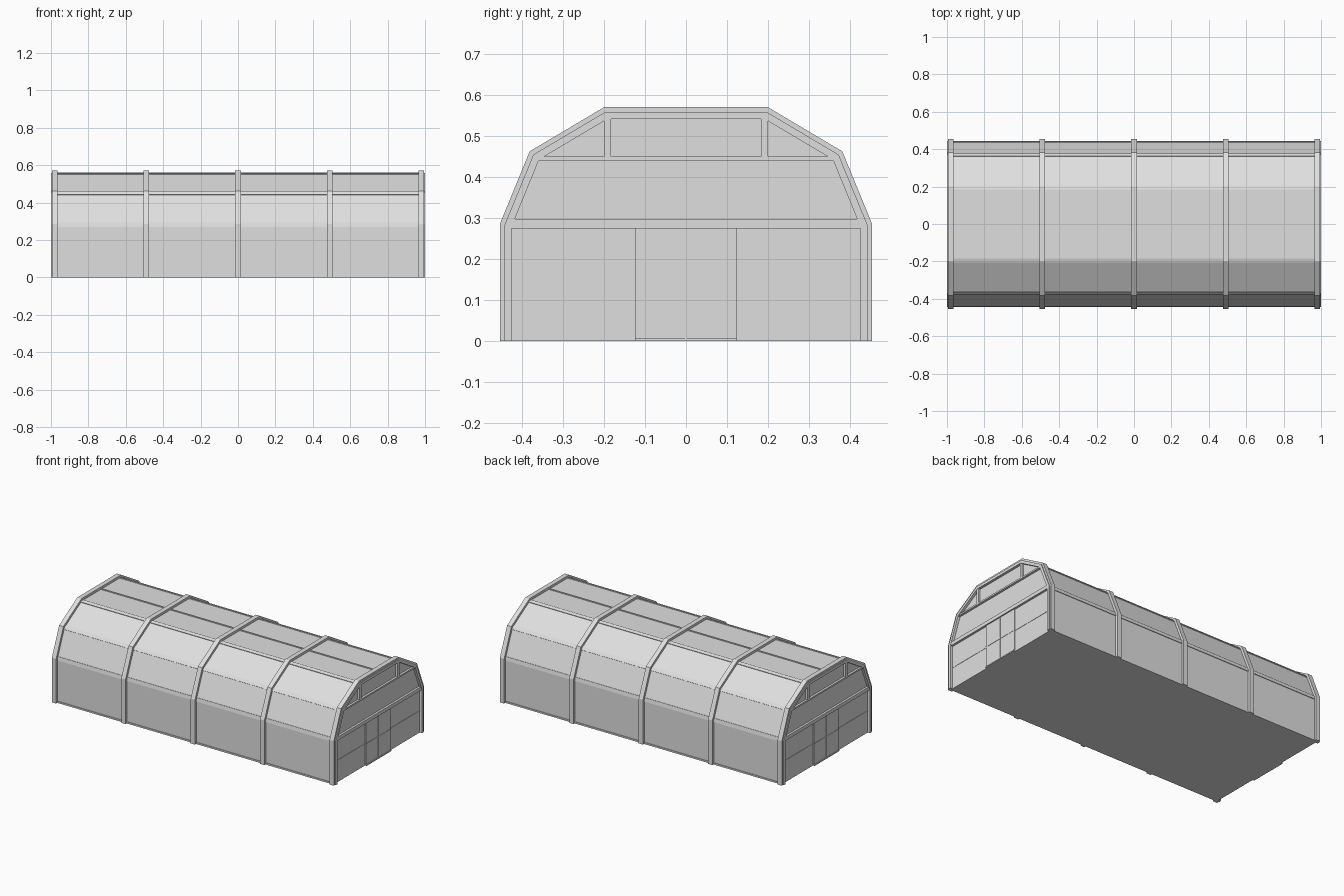
import bpy, bmesh
from mathutils import Vector

cube = bpy.data.objects.get("Cube")
if cube:
    bpy.data.objects.remove(cube, do_unlink=True)

grey = bpy.data.materials.new("light_grey")
grey.use_nodes = True
grey.diffuse_color = (0.74, 0.74, 0.74, 1)
grey.node_tree.nodes["Principled BSDF"].inputs["Base Color"].default_value = (0.74, 0.74, 0.74, 1)

# Outer arch in (y, z), mirrored to the full outline
HALF = [(0.455, 0), (0.455, 0.285), (0.382, 0.463), (0.2, 0.571)]
ARCH = [Vector(p) for p in HALF] + [Vector((-y, z)) for y, z in reversed(HALF)]


def inset_arch(d):
    """Arch moved inwards by d, with its feet kept on the ground."""
    normals = []
    for a, b in zip(ARCH, ARCH[1:]):
        t = (b - a).normalized()
        normals.append(Vector((t.y, -t.x)))
    points = []
    for i, p in enumerate(ARCH):
        n1, n2 = normals[max(i - 1, 0)], normals[min(i, len(normals) - 1)]
        points.append(p - (n1 + n2) * d / (1 + n1.dot(n2)))
    return points


def prism(name, outline, x0, x1):
    """Extrude a (y, z) outline from x0 to x1."""
    bm = bmesh.new()
    face = bm.faces.new([bm.verts.new((x0, p[0], p[1])) for p in outline])
    grown = bmesh.ops.extrude_face_region(bm, geom=[face])["geom"]
    verts = [g for g in grown if isinstance(g, bmesh.types.BMVert)]
    bmesh.ops.translate(bm, verts=verts, vec=(x1 - x0, 0, 0))
    bmesh.ops.recalc_face_normals(bm, faces=bm.faces)
    mesh = bpy.data.meshes.new(name)
    bm.to_mesh(mesh)
    bm.free()
    mesh.materials.append(grey)
    obj = bpy.data.objects.new(name, mesh)
    bpy.context.collection.objects.link(obj)
    return obj


def bar(name, y0, y1, z0, z1, x0, x1):
    return prism(name, [(y0, z0), (y1, z0), (y1, z1), (y0, z1)], x0, x1)


def arch_band(name, outer, inner, x0, x1):
    return prism(name, inset_arch(outer) + inset_arch(inner)[::-1], x0, x1)


# Panelled shell with floor and recessed end walls
prism("shell", inset_arch(0.015), -0.984, 0.984)

# Arched ribs
for i in range(5):
    x = -0.98 + 0.49 * i
    arch_band("arch_rib", 0, 0.02, x - 0.015, x + 0.015)

# Lengthwise purlins with chamfered corners
outer, inner = inset_arch(0.0115), inset_arch(0.02)
for i in range(1, len(ARCH) - 1):
    back = (outer[i - 1] - outer[i]).normalized() * 0.012
    ahead = (outer[i + 1] - outer[i]).normalized() * 0.012
    prism("purlin", [outer[i] + back, outer[i] + ahead, inner[i] + ahead, inner[i] + back],
          -0.985, 0.985)
bar("ridge_purlin", -0.005, 0.005, 0.545, 0.56, -0.985, 0.985)

# Base rails along the long walls
for s in (-1, 1):
    bar("base_rail", s * 0.43, s * 0.444, 0, 0.01, -0.985, 0.985)

# Framing of both end walls
for s in (-1, 1):
    def on_end(name, y0, y1, z0, z1, depth):
        bar(name, y0, y1, z0, z1, s * 0.98, s * depth)

    arch_band("end_frame", 0.0115, 0.029, s * 0.97, s * 1.0)
    on_end("middle_rail", -0.43, 0.43, 0.275, 0.298, 0.998)
    on_end("window_rail", -0.37, 0.37, 0.44, 0.45, 0.998)
    for side in (-1, 1):
        on_end("window_mullion", side * 0.183, side * 0.2, 0.45, 0.55, 0.998)
        on_end("side_panel_rail", side * 0.125, side * 0.427, 0.135, 0.141, 0.986)
    on_end("door", -0.125, 0.125, 0.007, 0.275, 0.99)
    on_end("door_sill", -0.125, 0.125, 0, 0.007, 0.995)
    on_end("door_rail", -0.125, 0.125, 0.135, 0.141, 0.992)
    on_end("door_stile", -0.003, 0.003, 0.007, 0.275, 0.992)
